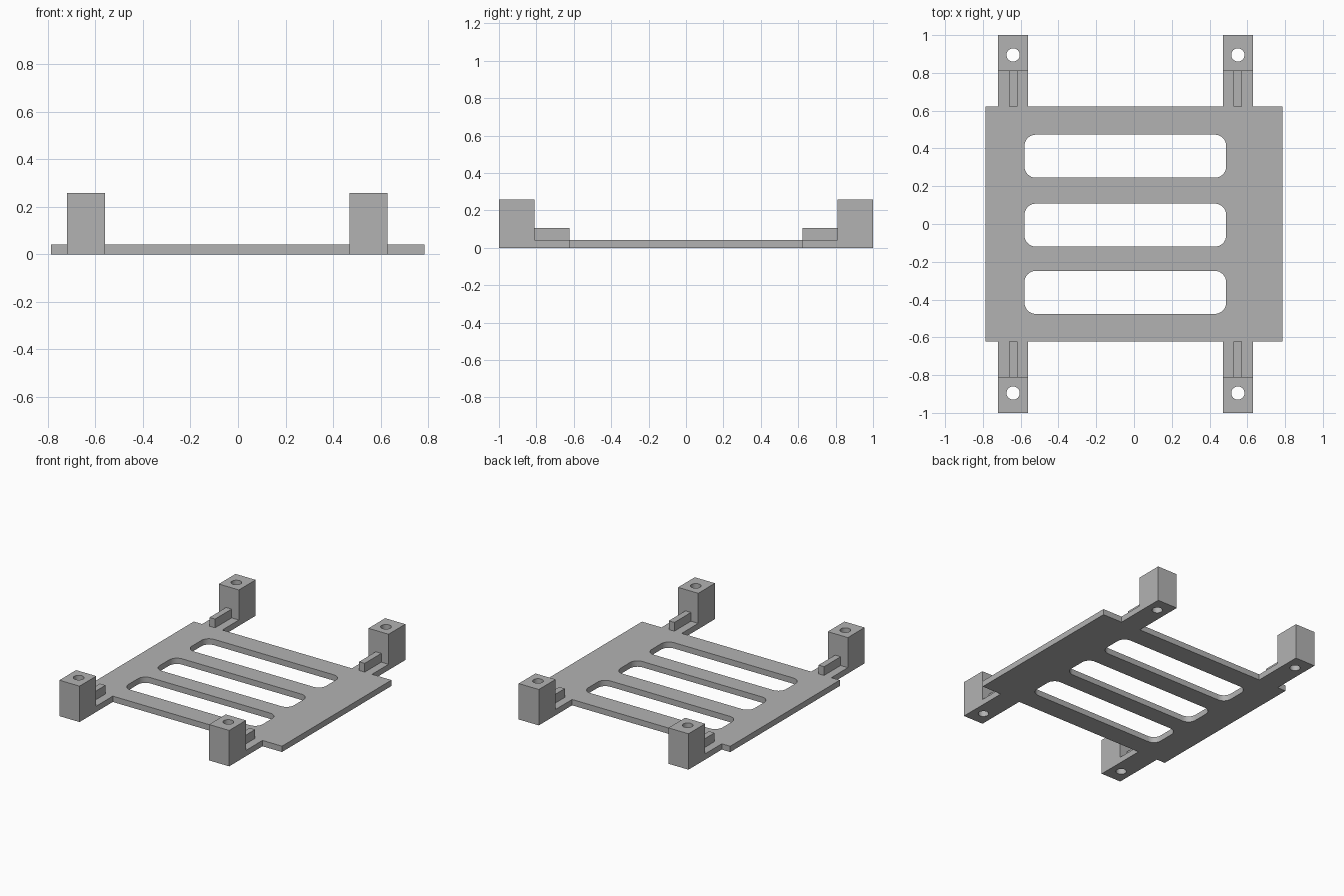
import bpy, bmesh, math

cube = bpy.data.objects.get("Cube")
if cube:
    bpy.data.objects.remove(cube, do_unlink=True)

grey = bpy.data.materials.new("grey plastic")
grey.use_nodes = True
grey.diffuse_color = (0.45, 0.45, 0.45, 1)
grey.node_tree.nodes["Principled BSDF"].inputs["Base Color"].default_value = grey.diffuse_color

PLATE_X, PLATE_Y = (-0.787, 0.785), 0.622
THICK, RIB_TOP, POST_TOP = 0.042, 0.105, 0.258
ARM_X, ARM_HALF = (-0.64, 0.55), 0.08
POST_Y, HOLE_Y, HOLE_R = 0.81, 0.895, 0.035
SLOT_X, SLOT_HALF, SLOT_R = (-0.58, 0.488), 0.114, 0.06


def rect(x0, x1, y0, y1):
    return [(x0, y0), (x1, y0), (x1, y1), (x0, y1)]


def rounded(x0, x1, y0, y1, r, steps=8):
    corners = [(x1 - r, y1 - r), (x0 + r, y1 - r), (x0 + r, y0 + r), (x1 - r, y0 + r)]
    return [(cx + r * math.cos(a), cy + r * math.sin(a))
            for q, (cx, cy) in enumerate(corners)
            for a in [(q + i / steps) * math.pi / 2 for i in range(steps + 1)]]


def circle(cx, cy, r, n=32):
    return [(cx + r * math.cos(2 * math.pi * i / n), cy + r * math.sin(2 * math.pi * i / n))
            for i in range(n)]


def slab(name, loops, z0, z1):
    """Extrude an outline, with any further loops as holes, between two heights."""
    curve = bpy.data.curves.new(name + " outline", "CURVE")
    curve.dimensions = "2D"
    curve.fill_mode = "BOTH"
    curve.extrude = (z1 - z0) / 2
    for loop in loops:
        spline = curve.splines.new("POLY")
        spline.points.add(len(loop) - 1)
        for point, (x, y) in zip(spline.points, loop):
            point.co = (x, y, 0, 1)
        spline.use_cyclic_u = True
    helper = bpy.data.objects.new(name + " helper", curve)
    bpy.context.scene.collection.objects.link(helper)
    bpy.context.view_layer.update()
    graph = bpy.context.evaluated_depsgraph_get()
    mesh = bpy.data.meshes.new_from_object(helper.evaluated_get(graph))
    bpy.data.objects.remove(helper, do_unlink=True)

    bm = bmesh.new()
    bm.from_mesh(mesh)
    bmesh.ops.remove_doubles(bm, verts=bm.verts, dist=1e-5)
    bmesh.ops.translate(bm, verts=bm.verts, vec=(0, 0, (z0 + z1) / 2))
    bmesh.ops.recalc_face_normals(bm, faces=bm.faces)
    bm.to_mesh(mesh)
    bm.free()
    mesh.materials.clear()
    mesh.materials.append(grey)
    obj = bpy.data.objects.new(name, mesh)
    bpy.context.scene.collection.objects.link(obj)
    bpy.ops.object.select_all(action="DESELECT")
    obj.select_set(True)
    bpy.context.view_layer.objects.active = obj
    bpy.ops.object.shade_smooth_by_angle(angle=math.radians(30))
    return obj


# Plate outline: front edge with its arms, then the mirrored back edge
front = [(PLATE_X[0], -PLATE_Y)]
for x in ARM_X:
    front += [(x - ARM_HALF, -PLATE_Y), (x - ARM_HALF, -POST_Y),
              (x + ARM_HALF, -POST_Y), (x + ARM_HALF, -PLATE_Y)]
front.append((PLATE_X[1], -PLATE_Y))
outline = front + [(x, -y) for x, y in reversed(front)]
slots = [rounded(*SLOT_X, cy - SLOT_HALF, cy + SLOT_HALF, SLOT_R)
         for cy in (-0.362, -0.006, 0.359)]
slab("base_plate", [outline] + slots, 0, THICK)

# Drilled corner posts and the ribs that brace them
for side, x in zip(("right", "left"), ARM_X):
    for end, s in (("front", -1), ("back", 1)):
        ys = sorted((s * POST_Y, s * 1.0))
        slab(f"{end}_{side}_post",
             [rect(x - ARM_HALF, x + ARM_HALF, *ys), circle(x, s * HOLE_Y, HOLE_R)], 0, POST_TOP)
        ys = sorted((s * PLATE_Y, s * POST_Y))
        slab(f"{end}_{side}_rib", [rect(x - 0.022, x + 0.022, *ys)], THICK, RIB_TOP)
